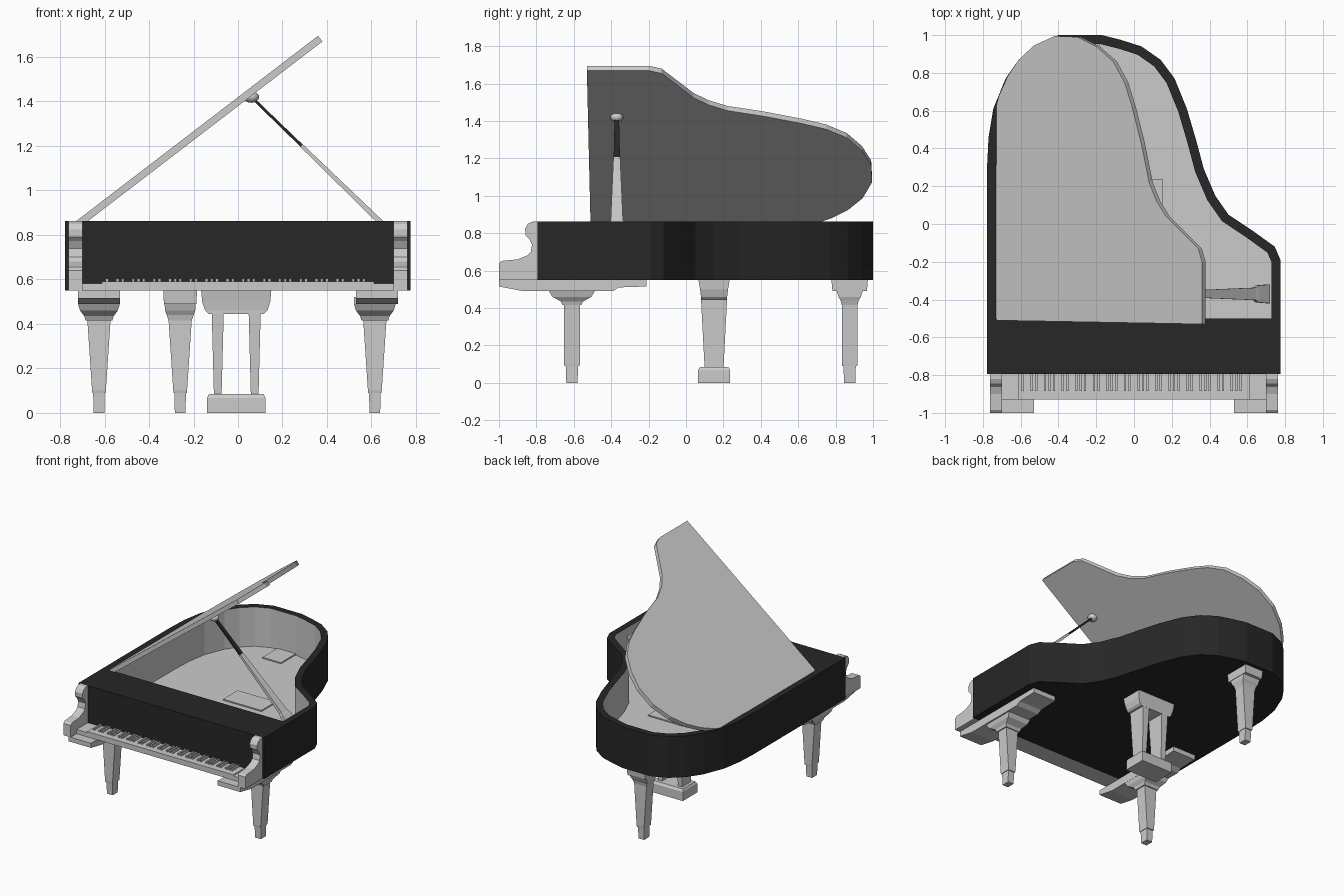
import bpy, bmesh, math
from mathutils import Vector, Matrix

if "Cube" in bpy.data.objects:
    bpy.data.objects.remove(bpy.data.objects["Cube"])

black = bpy.data.materials.new("black_finish")
black.diffuse_color = (0.02, 0.02, 0.02, 1)
black.use_nodes = True
black.node_tree.nodes["Principled BSDF"].inputs["Base Color"].default_value = black.diffuse_color


def make(name, verts, faces, mat=None, fix=True):
    me = bpy.data.meshes.new(name)
    me.from_pydata([tuple(v) for v in verts], [], faces)
    if fix:
        bm = bmesh.new()
        bm.from_mesh(me)
        bmesh.ops.recalc_face_normals(bm, faces=bm.faces)
        bm.to_mesh(me)
        bm.free()
    ob = bpy.data.objects.new(name, me)
    bpy.context.collection.objects.link(ob)
    if mat:
        me.materials.append(mat)
    return ob


def prism(name, ring, offset, mat=None):
    """Closed solid from a planar ring swept by an offset vector."""
    n = len(ring)
    verts = [Vector(p) for p in ring] + [Vector(p) + Vector(offset) for p in ring]
    faces = [list(range(n)), list(range(2 * n - 1, n - 1, -1))]
    faces += [[i, (i + 1) % n, n + (i + 1) % n, n + i] for i in range(n)]
    return make(name, verts, faces, mat)


def side_profile(name, pts, x0, x1):
    return prism(name, [(x0, y, z) for y, z in pts], (x1 - x0, 0, 0))


def box(name, x0, x1, y0, y1, z0, z1):
    return prism(name, [(x0, y0, z0), (x1, y0, z0), (x1, y1, z0), (x0, y1, z0)], (0, 0, z1 - z0))


def stack(name, sections, matrix, mat=None):
    """Rectangular sections (z, half x, half y) joined into a column."""
    verts, faces = [], []
    for z, a, b in sections:
        verts += [matrix @ Vector(p) for p in ((-a, -b, z), (a, -b, z), (a, b, z), (-a, b, z))]
    for k in range(len(sections) - 1):
        faces += [[4 * k + i, 4 * k + (i + 1) % 4, 4 * k + 4 + (i + 1) % 4, 4 * k + 4 + i] for i in range(4)]
    m = len(verts)
    faces += [[3, 2, 1, 0], [m - 4, m - 3, m - 2, m - 1]]
    return make(name, verts, faces, mat)


def inset(pts, d):
    """Mitred inward offset of a counter-clockwise outline."""
    out = []
    for i, p in enumerate(pts):
        a, b = p - pts[i - 1], pts[(i + 1) % len(pts)] - p
        n1, n2 = Vector((-a.y, a.x)).normalized(), Vector((-b.y, b.x)).normalized()
        out.append(p + (n1 + n2) * d / (1 + n1.dot(n2)))
    return out


# Case: black outer rim, front deck and underside
outline = [Vector(p) for p in (
    (.775, -.795), (.775, -.19), (.745, -.12), (.62, -.03), (.50, .05), (.43, .15), (.37, .29),
    (.33, .44), (.28, .61), (.215, .77), (.14, .87), (.04, .94), (-.07, .975), (-.17, 1.0),
    (-.40, 1.0), (-.52, .95), (-.61, .87), (-.68, .77), (-.745, .61), (-.77, .46), (-.778, .30),
    (-.778, -.795))]
inner = inset(outline, .048)
inner[0].y = inner[-1].y = -.50
n = len(outline)
BOTTOM, TOP, FLOOR = .55, .862, .565
verts = [(p.x, p.y, BOTTOM) for p in outline] + [(p.x, p.y, TOP) for p in outline] \
    + [(p.x, p.y, TOP) for p in inner]
faces = [list(range(n - 1, -1, -1))]
for i in range(n):
    j = (i + 1) % n
    faces += [[i, j, n + j, n + i], [n + i, n + j, 2 * n + j, 2 * n + i]]
make("case_rim", verts, faces, black, fix=False)

# Grey inside of the case: walls and soundboard floor
verts = [(p.x, p.y, FLOOR) for p in inner] + [(p.x, p.y, TOP) for p in inner]
faces = [list(range(n))] + [[(i + 1) % n, i, n + i, n + (i + 1) % n] for i in range(n)]
make("soundboard_lining", verts, faces, fix=False)

# Raised lid, hinged on the left side
lid = [(-.735, -.51), (.36, -.53), (.36, -.20), (.34, -.13), (.17, .04), (.12, .12), (.08, .22),
       (.04, .42), (-.01, .62), (-.05, .75), (-.11, .86), (-.20, .94), (-.30, .99), (-.42, .995),
       (-.53, .945), (-.61, .87), (-.67, .78), (-.715, .68), (-.735, .60)]
slope = .766
ang = math.atan(slope)
prism("lid", [(x, y, .86 + slope * (x + .73)) for x, y in lid],
      (.032 * math.sin(ang), 0, -.032 * math.cos(ang)))

# Lid prop: grey lower arm, dark upper arm and a knob
foot, tip = Vector((.71, -.37, .79)), Vector((.06, -.37, 1.42))
lean = Matrix.Translation(foot) @ Matrix.Rotation(math.atan2(tip.x - foot.x, tip.z - foot.z), 4, 'Y')
stack("prop_lower", [(0, .014, .05), (.08, .014, .045), (.10, .012, .033), (.59, .008, .018)], lean)
stack("prop_upper", [(.59, .007, .017), (.90, .006, .012)], lean, black)
bm = bmesh.new()
bmesh.ops.create_uvsphere(bm, u_segments=16, v_segments=8, radius=.035,
                          matrix=Matrix.Translation(tip) @ Matrix.Diagonal((1, 1, .75, 1)))
me = bpy.data.meshes.new("prop_knob")
bm.to_mesh(me)
bm.free()
me.shade_smooth()
bpy.context.collection.objects.link(bpy.data.objects.new("prop_knob", me))

# Cheek arms, key bed blocks and key end blocks on both sides
cheek = [(-1, .55), (-1, .64), (-.985, .652), (-.90, .66), (-.85, .68), (-.83, .70), (-.823, .74),
         (-.84, .772), (-.858, .79), (-.86, .825), (-.845, .85), (-.82, .862), (-.79, .862), (-.79, .55)]
bed = [(-1, .55), (-1, .515), (-.87, .49), (-.39, .49), (-.36, .51), (-.21, .515), (-.21, .555)]
for s, side in ((-1, "left"), (1, "right")):
    side_profile("cheek_" + side, cheek, s * .70, s * .762)
    side_profile("key_bed_" + side, bed, s * .53, s * .72)
    box("key_end_block_" + side, *sorted((s * .612, s * .70)), -.93, -.79, .55, .582)

# Keyboard: white key slab with raised sharps
box("white_keys", -.612, .612, -.93, -.79, .55, .59)
step = 1.224 / 52
for i in range(51):
    if (i + 5) % 7 in (0, 1, 3, 4, 5):
        x = -.612 + step * (i + 1)
        box("sharp_key", x - .006, x + .006, -.885, -.79, .588, .603)

# Legs: stepped collar, tapered shaft and small foot
shaft = [(0, .024, .03), (.09, .026, .033), (.09, .03, .04), (.10, .031, .042), (.415, .052, .042)]
front_collar = [(.415, .06, .05), (.435, .066, .06), (.46, .085, .105), (.49, .094, .122), (.52, .094, .122)]
back_collar = [(.44, .06, .048), (.46, .068, .06), (.49, .07, .07), (.49, .073, .092), (.575, .077, .10)]
for x, name in ((-.625, "left"), (.615, "right")):
    stack("front_leg_" + name, shaft + front_collar, Matrix.Translation((x, -.61, 0)))
stack("back_leg", shaft + back_collar, Matrix.Translation((-.26, .875, 0)))

# Pedal lyre: top block, two posts and base
at = Matrix.Translation((-.008, .15, 0))
stack("lyre_top", [(.445, .125, .07), (.46, .14, .07), (.50, .153, .075), (.575, .16, .087)], at)
for s in (-1, 1):
    stack("lyre_post", [(.07, .017, .05), (.45, .027, .07)], Matrix.Translation((-.008 + s * .083, .15, 0)))
stack("lyre_base", [(0, .131, .086), (.068, .131, .086), (.085, .122, .075)], at)
